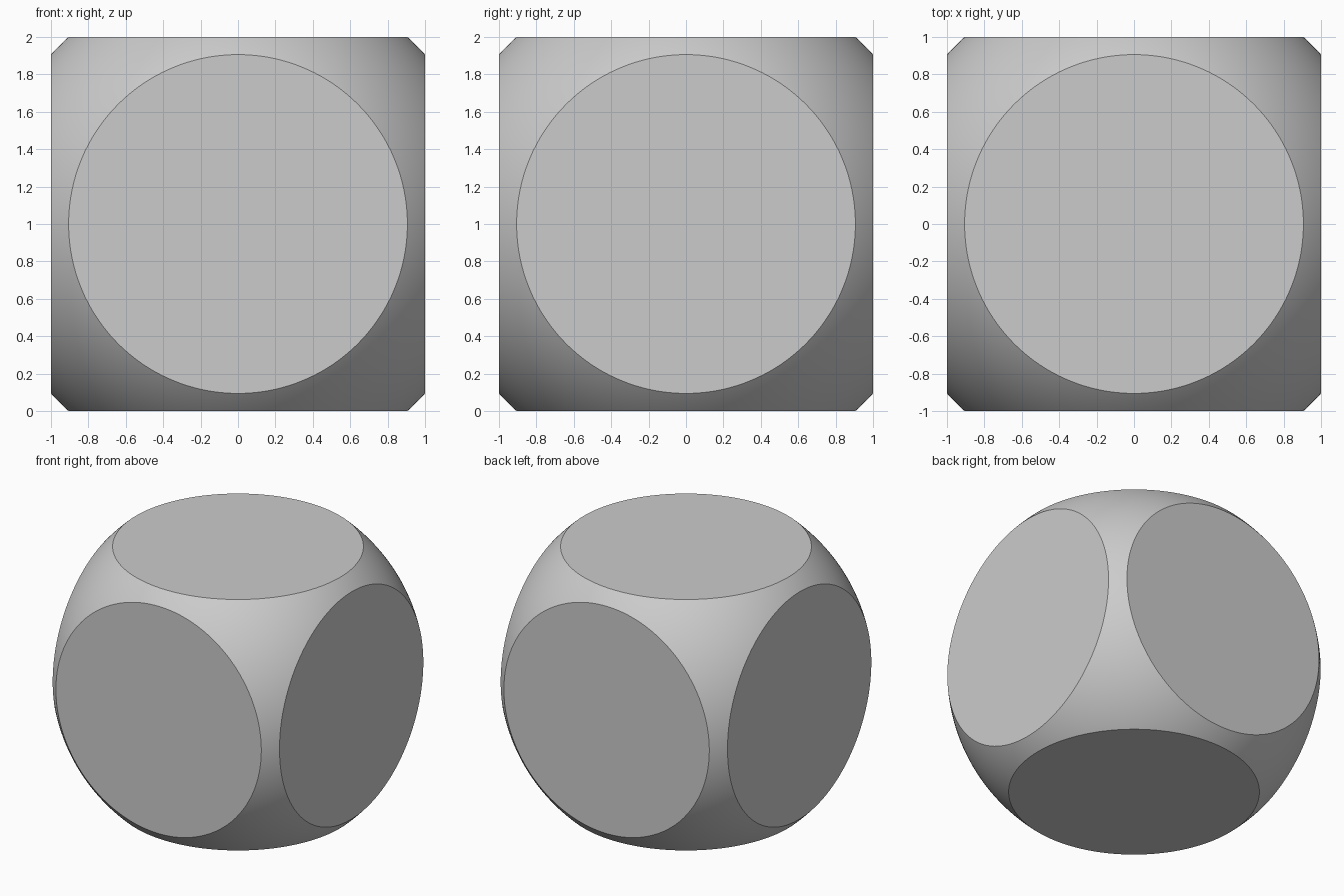
import bpy, bmesh, math
from mathutils import Vector

if "Cube" in bpy.data.objects:
    bpy.data.objects.remove(bpy.data.objects["Cube"])

HALF = 1.0          # distance from the centre to each flat face
RIM = 0.906         # radius of each flat disc
RADIUS = math.hypot(HALF, RIM)

grey = bpy.data.materials.new("light grey")
grey.use_nodes = True
colour = (0.6, 0.6, 0.6, 1)
grey.diffuse_color = colour
grey.node_tree.nodes["Principled BSDF"].inputs["Base Color"].default_value = colour

# Round body
bm = bmesh.new()
bmesh.ops.create_uvsphere(bm, u_segments=192, v_segments=96, radius=RADIUS)
for face in bm.faces:
    face.smooth = True

# Six flat discs sliced along the axes
for axis in range(3):
    for side in (-1, 1):
        normal = Vector((0, 0, 0))
        normal[axis] = side
        cut = bmesh.ops.bisect_plane(
            bm, geom=bm.verts[:] + bm.edges[:] + bm.faces[:],
            plane_co=normal * HALF, plane_no=normal, clear_outer=True)
        rim = [e for e in cut["geom_cut"] if isinstance(e, bmesh.types.BMEdge)]
        for edge in rim:
            edge.smooth = False
        disc = bmesh.ops.contextual_create(bm, geom=rim)["faces"]
        for face in disc:
            face.smooth = False
bmesh.ops.recalc_face_normals(bm, faces=bm.faces[:])

# Stand it on the ground
bmesh.ops.translate(bm, verts=bm.verts[:], vec=(0, 0, HALF))
mesh = bpy.data.meshes.new("rounded_cube")
bm.to_mesh(mesh)
bm.free()
mesh.materials.append(grey)
body = bpy.data.objects.new("rounded_cube", mesh)
bpy.context.collection.objects.link(body)
